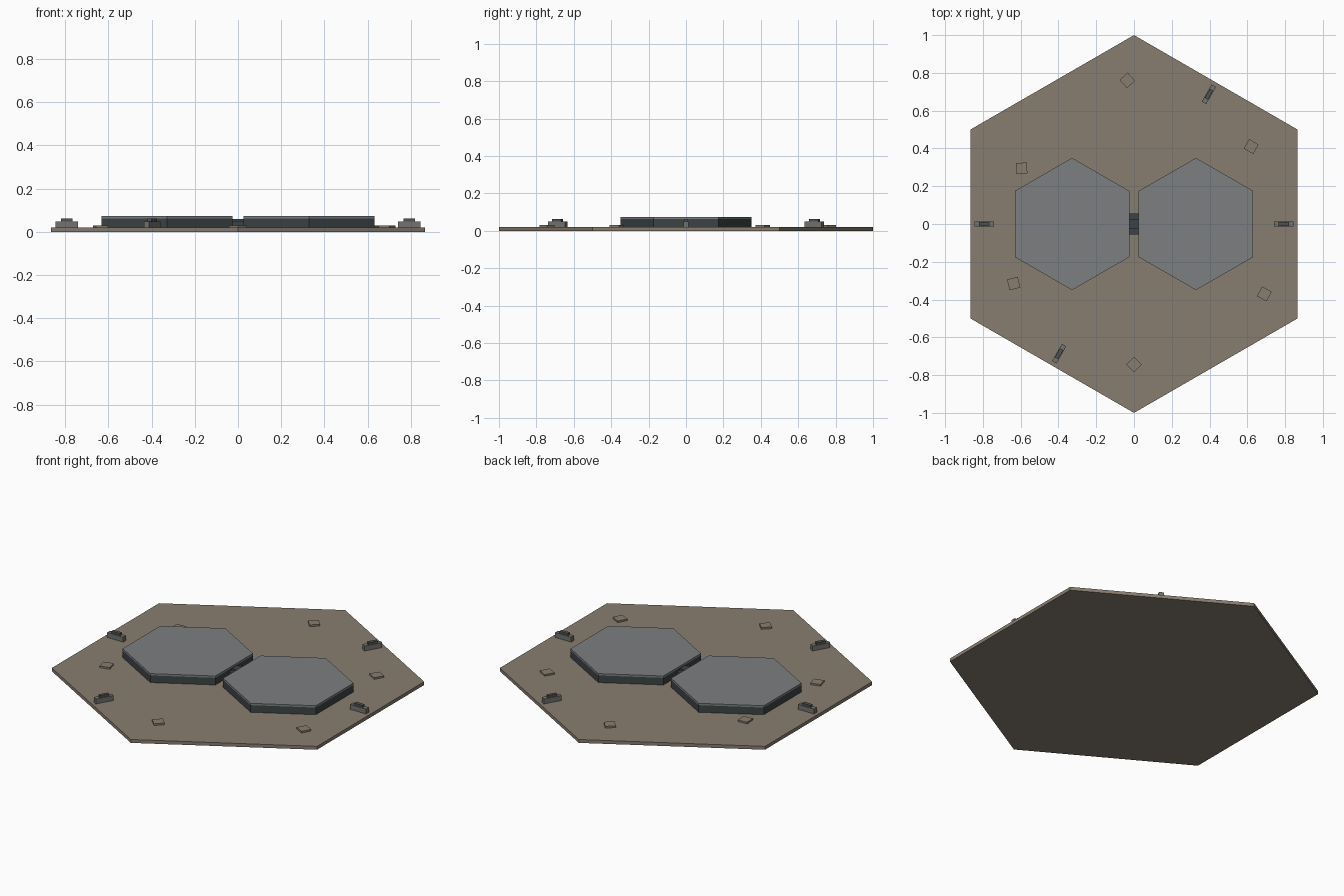
import bpy
from math import radians, cos, sin

cube = bpy.data.objects.get("Cube")
if cube:
    bpy.data.objects.remove(cube, do_unlink=True)


def material(name, rgb):
    m = bpy.data.materials.new(name)
    m.use_nodes = True
    m.diffuse_color = (*rgb, 1)
    m.node_tree.nodes["Principled BSDF"].inputs["Base Color"].default_value = (*rgb, 1)
    return m


EARTH = material("earth brown", (0.25, 0.205, 0.16))
STEEL = material("steel grey", (0.2, 0.21, 0.22))
DARK = material("dark slate", (0.045, 0.056, 0.06))
STONE = material("stone grey", (0.17, 0.17, 0.16))
CAP = material("charcoal", (0.085, 0.088, 0.086))


def finish(name, mat):
    ob = bpy.context.object
    ob.name = name
    ob.data.materials.append(mat)
    return ob


def hexagon(name, x, radius, z0, z1, mat):
    # Corners point along +y and -y
    bpy.ops.mesh.primitive_cylinder_add(vertices=6, radius=radius, depth=z1 - z0,
                                        location=(x, 0, (z0 + z1) / 2))
    return finish(name, mat)


def box(name, x, y, z0, z1, length, width, angle, mat):
    bpy.ops.mesh.primitive_cube_add(size=1, location=(x, y, (z0 + z1) / 2),
                                    rotation=(0, 0, radians(angle)))
    bpy.context.object.scale = (length, width, z1 - z0)
    return finish(name, mat)


# Ground tile
GROUND = 0.02
hexagon("ground_tile", 0, 1, 0, GROUND, EARTH)

# Twin raised platforms: dark wall with a lighter deck
for side, x in (("right", -0.328), ("left", 0.328)):
    hexagon(side + "_platform_wall", x, 0.35, GROUND, 0.062, DARK)
    hexagon(side + "_platform_deck", x, 0.35, 0.062, 0.073, STEEL)

# Bridge joining the platforms
box("bridge", 0, 0, GROUND, 0.05, 0.05, 0.11, 0, DARK)
box("bridge_cap", 0, 0, 0.05, 0.06, 0.05, 0.05, 0, DARK)

# Stepped barriers near four tile edges, pointing outward
for i, angle in enumerate((0, 60, 180, 240)):
    x, y = 0.793 * cos(radians(angle)), 0.793 * sin(radians(angle))
    box(f"barrier_{i}", x, y, GROUND, 0.049, 0.105, 0.027, angle, STONE)
    box(f"barrier_cap_{i}", x, y, 0.049, 0.062, 0.055, 0.02, angle, CAP)

# Loose square slabs
slabs = ((-0.035, 0.76, 42), (0.62, 0.41, 60), (-0.595, 0.295, 3),
         (-0.637, -0.315, 14), (0.69, -0.37, 62), (0, -0.743, 45))
for i, (x, y, angle) in enumerate(slabs):
    box(f"slab_{i}", x, y, GROUND, 0.03, 0.058, 0.058, angle, EARTH)
